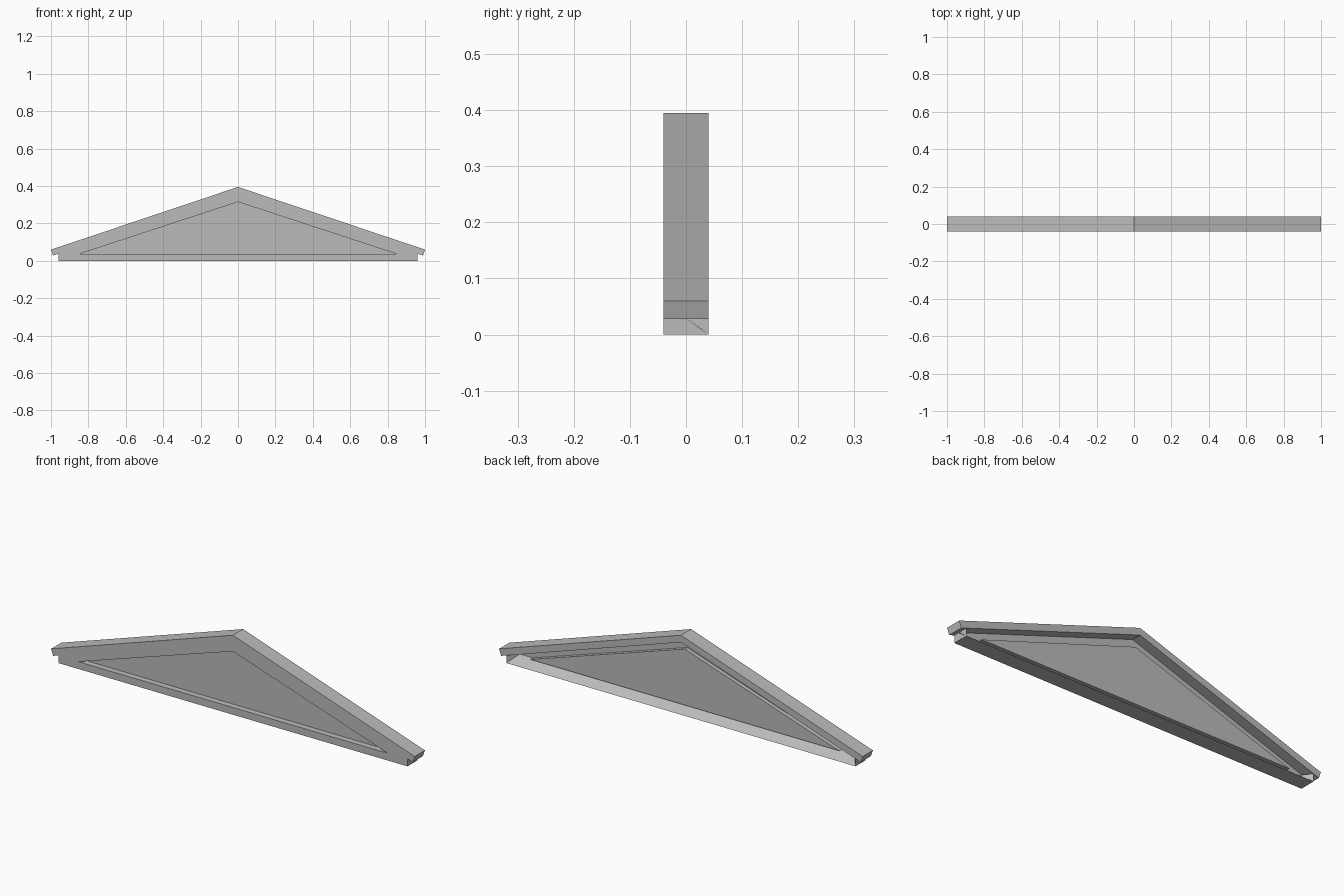
import bpy
import bmesh
from mathutils import Vector

cube = bpy.data.objects.get("Cube")
if cube:
    bpy.data.objects.remove(cube, do_unlink=True)

stone = bpy.data.materials.new("stone_grey")
stone.use_nodes = True
colour = (0.5, 0.5, 0.5, 1)
stone.diffuse_color = colour
stone.node_tree.nodes["Principled BSDF"].inputs["Base Color"].default_value = colour

FRONT, BACK, WALL_BACK, PANEL_BACK = -0.04, 0.04, -0.01, 0.01
END, LEDGE, EAVE, RIDGE = 0.96, 0.036, 0.038, 0.36


def prism(name, points, faces, push):
    """Extrude flat faces along a vector into a solid object."""
    bm = bmesh.new()
    verts = [bm.verts.new(p) for p in points]
    flat = [bm.faces.new([verts[i] for i in f]) for f in faces]
    new = bmesh.ops.extrude_face_region(bm, geom=flat, use_keep_orig=True)["geom"]
    moved = [v for v in new if isinstance(v, bmesh.types.BMVert)]
    bmesh.ops.translate(bm, verts=moved, vec=Vector(push))
    return finish(name, bm)


def finish(name, bm):
    bmesh.ops.recalc_face_normals(bm, faces=bm.faces)
    mesh = bpy.data.meshes.new(name)
    bm.to_mesh(mesh)
    bm.free()
    mesh.materials.append(stone)
    obj = bpy.data.objects.new(name, mesh)
    bpy.context.collection.objects.link(obj)
    return obj


def upright(outline, y):
    return [(x, y, z) for x, z in outline]


# Gabled roof moulding, square-cut at the eaves
roof = [(-1, 0.06), (0, 0.395), (1, 0.06), (0.989, 0.028), (0, RIDGE), (-0.989, 0.028)]
prism("roof_moulding", upright(roof, FRONT), [(0, 1, 4, 5), (1, 2, 3, 4)],
      (0, BACK - FRONT, 0))

# Front frame around the triangular opening
outer = [(-END, 0), (END, 0), (END, EAVE), (0, RIDGE), (-END, EAVE)]
inner = [(-0.85, LEDGE), (0.85, LEDGE), (0, 0.315)]
prism("front_frame", upright(outer + inner, FRONT),
      [(0, 1, 6, 5), (1, 2, 6), (2, 3, 7, 6), (3, 4, 5, 7), (4, 0, 5)],
      (0, WALL_BACK - FRONT, 0))

# Recessed triangular panel
prism("panel", upright(inner, WALL_BACK), [(0, 1, 2)], (0, PANEL_BACK - WALL_BACK, 0))

# Sloping ledge along the back of the base
ledge = [(-END, WALL_BACK, 0), (-END, BACK, 0), (-END, WALL_BACK, LEDGE)]
prism("back_ledge", ledge, [(0, 1, 2)], (2 * END, 0, 0))

# Tapered stops closing both ends of the ledge
for side, label in ((1, "left"), (-1, "right")):
    bm = bmesh.new()
    for p in ((END, BACK, 0), (END, BACK, EAVE), (END, WALL_BACK, EAVE),
              (0.92, WALL_BACK, EAVE)):
        bm.verts.new((side * p[0], p[1], p[2]))
    bmesh.ops.convex_hull(bm, input=bm.verts)
    finish(label + "_ledge_stop", bm)
